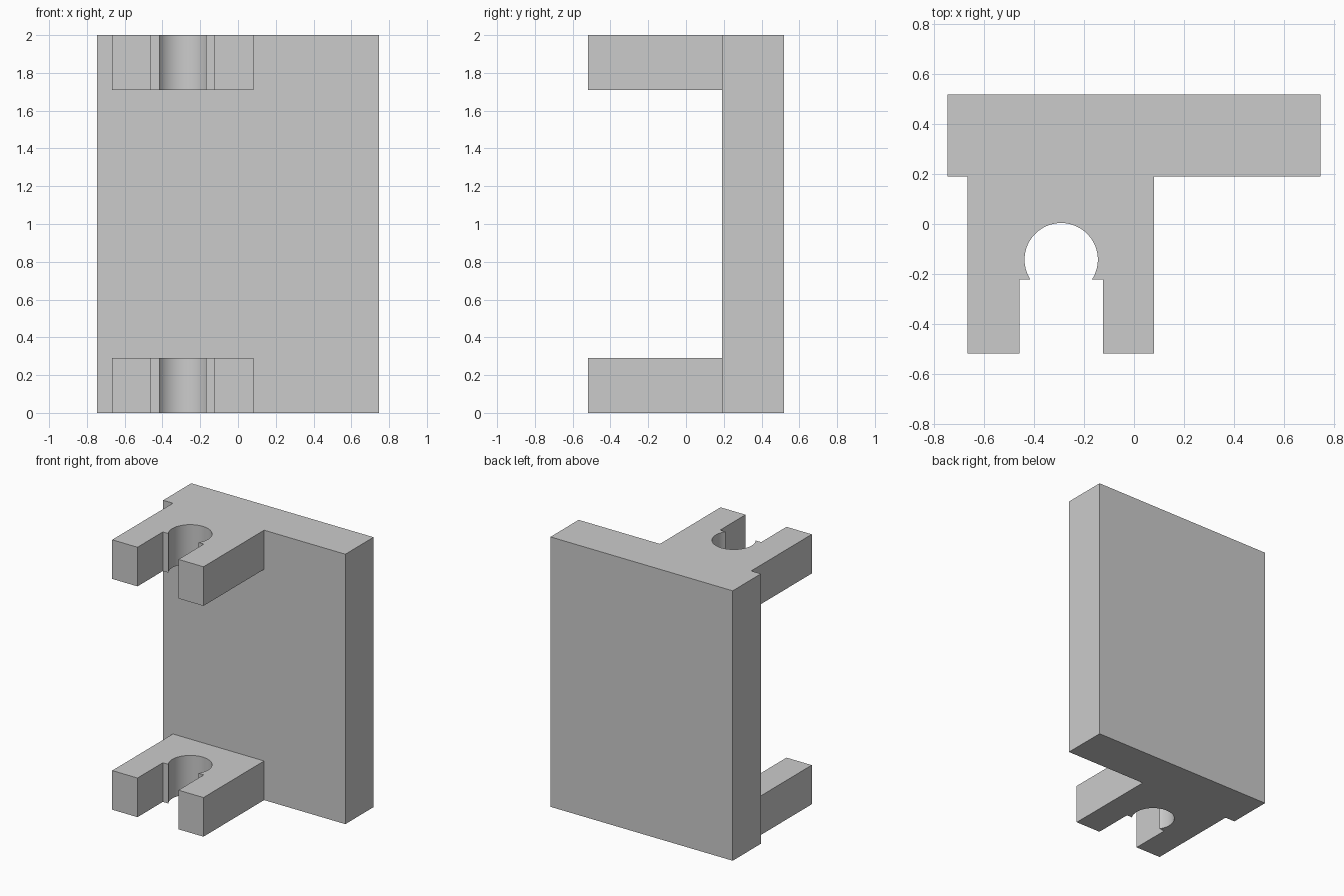
import bpy, bmesh, math

if "Cube" in bpy.data.objects:
    bpy.data.objects.remove(bpy.data.objects["Cube"])

X, Y, SEAM = 0.747, 0.52, 0.19          # plate half width, half depth, plate front face
CX, CY, R, LIP = -0.292, -0.143, 0.147, -0.223  # pin hole and its lips
CLIP_H, SEGS = 0.29, 40


def extrude_profile(name, points, z0, z1):
    bm = bmesh.new()
    face = bm.faces.new([bm.verts.new((x, y, z0)) for x, y in points])
    ext = bmesh.ops.extrude_face_region(bm, geom=[face])
    top = [v for v in ext["geom"] if isinstance(v, bmesh.types.BMVert)]
    bmesh.ops.translate(bm, verts=top, vec=(0, 0, z1 - z0))
    bmesh.ops.recalc_face_normals(bm, faces=bm.faces)
    mesh = bpy.data.meshes.new(name)
    bm.to_mesh(mesh)
    bm.free()
    obj = bpy.data.objects.new(name, mesh)
    bpy.context.collection.objects.link(obj)
    return obj


# Back plate
plate = extrude_profile("clip_bracket", [(-X, SEAM), (X, SEAM), (X, Y), (-X, Y)], 0, 2)

# Clip outline: two prongs, a wide slot, and a snap-in round hole
start = math.asin((LIP - CY) / R)
sweep = math.pi - 2 * start
arc = [(CX + R * math.cos(start + sweep * i / SEGS),
        CY + R * math.sin(start + sweep * i / SEGS)) for i in range(SEGS + 1)]
left, right, half_slot, back = -0.667, 0.081, 0.168, 0.35
outline = ([(left, back), (left, -Y), (CX - half_slot, -Y), (CX - half_slot, LIP)]
           + arc[::-1]
           + [(CX + half_slot, LIP), (CX + half_slot, -Y), (right, -Y), (right, back)])

# Merge a clip into the bottom and top of the plate
bpy.context.view_layer.objects.active = plate
plate.select_set(True)
for z in (0, 2 - CLIP_H):
    clip = extrude_profile("clip", outline, z, z + CLIP_H)
    mod = plate.modifiers.new("join_clip", 'BOOLEAN')
    mod.operation = 'UNION'
    mod.solver = 'EXACT'
    mod.object = clip
    bpy.ops.object.modifier_apply(modifier=mod.name)
    bpy.data.objects.remove(clip)

bpy.ops.object.shade_smooth_by_angle(angle=math.radians(30))
